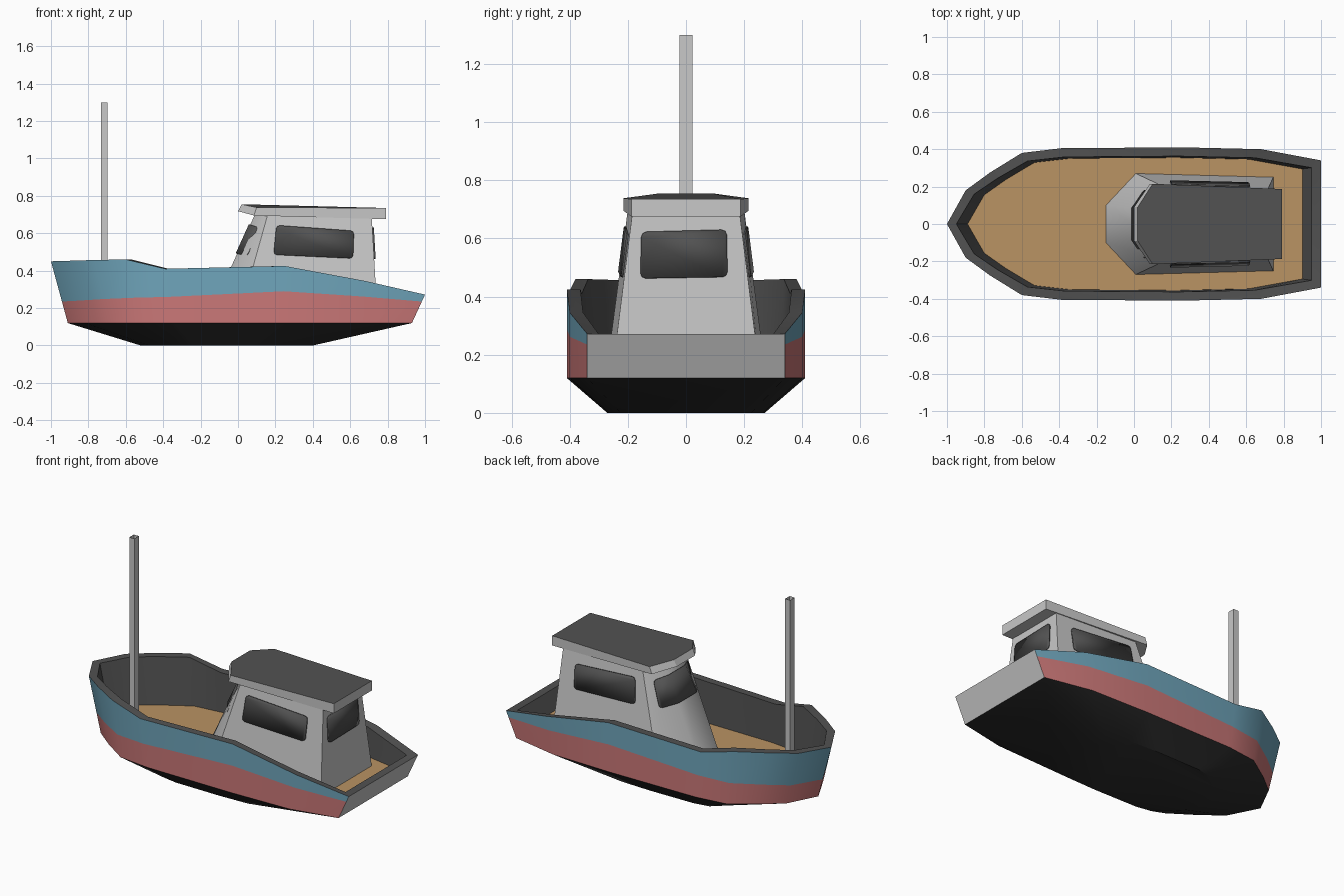
import bpy, bmesh, math
from mathutils import Vector

if "Cube" in bpy.data.objects:
    bpy.data.objects.remove(bpy.data.objects["Cube"])


def material(name, rgb):
    def lin(c):
        c /= 255
        return c / 12.92 if c <= 0.04045 else ((c + 0.055) / 1.055) ** 2.4
    m = bpy.data.materials.new(name)
    m.diffuse_color = (*[lin(c) for c in rgb], 1)
    m.use_nodes = True
    m.node_tree.nodes["Principled BSDF"].inputs["Base Color"].default_value = m.diffuse_color
    return m


BLUE = material("hull_blue", (112, 166, 188))
RED = material("hull_red", (203, 120, 120))
BLACK = material("keel_black", (44, 44, 44))
DARK = material("dark_grey", (82, 82, 82))
GREY = material("light_grey", (200, 200, 200))
WOOD = material("deck_wood", (186, 147, 99))


def finish(name, bm, mats, angle):
    me = bpy.data.meshes.new(name)
    bm.to_mesh(me)
    bm.free()
    for m in mats:
        me.materials.append(m)
    me.shade_smooth()
    me.set_sharp_from_angle(angle=math.radians(angle))
    ob = bpy.data.objects.new(name, me)
    bpy.context.collection.objects.link(ob)
    return ob


def loft(rings, mat_rule, cap_start=None, cap_end=None):
    """Skin a list of closed rings; mat_rule(band, segment) gives the material index."""
    bm = bmesh.new()
    vr = [[bm.verts.new(p) for p in r] for r in rings]
    n = len(rings[0])
    for b in range(len(vr) - 1):
        for i in range(n):
            j = (i + 1) % n
            f = bm.faces.new((vr[b][i], vr[b][j], vr[b + 1][j], vr[b + 1][i]))
            f.material_index = mat_rule(b, i)
    if cap_start is not None:
        bm.faces.new(vr[0][::-1]).material_index = cap_start
    if cap_end is not None:
        bm.faces.new(vr[-1]).material_index = cap_end
    return bm


def mirrored(half):
    """Right-hand (-y) half outline, bow to stern, closed with its mirror image."""
    return [(x, -y, z) for x, y, z in half] + [(x, y, z) for x, y, z in reversed(half) if y > 0]


# Hull: stations of x, half width, rim height, stripe height
ST = [(-1, 0, .45, .235), (-.9, .18, .453, .24), (-.77, .275, .457, .248),
      (-.6, .38, .46, .255), (-.39, .405, .41, .26), (.25, .41, .425, .29),
      (.68, .40, .345, .262), (1, .34, .272, .235)]
DECK = .17


def side_x(x, z, top):
    k = (z - .12) / (top - .12)
    return (x * .92 + .01) * (1 - k) + x * k


rings = [mirrored([(x * .46 - .06, y * .66, 0) for x, y, t, s in ST]),
         mirrored([(side_x(x, .12, t), y, .12) for x, y, t, s in ST]),
         mirrored([(side_x(x, s, t), y, s) for x, y, t, s in ST]),
         mirrored([(x, y, t) for x, y, t, s in ST]),
         mirrored([(x * .95, y * .885, t) for x, y, t, s in ST]),
         mirrored([(x * .895 + .005, y * .865, DECK) for x, y, t, s in ST])]
TRANSOM = len(ST) - 1
hull_mats = [BLACK, RED, BLUE, DARK, GREY, WOOD]
bm = loft(rings, lambda b, i: 4 if i == TRANSOM and b in (1, 2) else min(b, 3), 0, 5)
finish("hull", bm, hull_mats, 32)

# Cabin: corner lines from deck (z0) to roof (z1): front, shoulder, back
Z0, Z1 = DECK, .722
CORNERS = {"F": ((-.15, .10), (.10, .075)), "C": ((.01, .27), (.165, .197)),
           "B": ((.745, .25), (.713, .18))}


def corner(key, z):
    (x0, y0), (x1, y1) = CORNERS[key]
    k = (z - Z0) / (Z1 - Z0)
    return Vector((x0 + (x1 - x0) * k, y0 + (y1 - y0) * k, z))


bm = loft([mirrored([tuple(corner(k, z)) for k in "FCB"]) for z in (Z0, Z1)],
          lambda b, i: 0, None, 0)
finish("cabin", bm, [GREY], 45)

# Roof: crowned slab with chamfered front corners
roof_low = mirrored([(.0, .09, .718), (.085, .215, .695), (.79, .187, .675)])
roof_top = mirrored([(.02, .09, .755), (.1, .215, .738), (.79, .187, .735)])
finish("roof", loft([roof_low, roof_top], lambda b, i: 0, 0, 1), [GREY, DARK], 20)


# Windows: thin rounded plates lying on the cabin walls
def window(name, quads, corners, radius=.018):
    bm = bmesh.new()
    verts = {}

    def vert(p):
        key = tuple(round(c, 5) for c in p)
        if key not in verts:
            verts[key] = bm.verts.new(p)
        return verts[key]
    for q in quads:
        f = bm.faces.new([vert(p) for p in q])
        f.normal_update()
        if f.normal.dot(f.calc_center_median() - Vector((.4, 0, .5))) < 0:
            f.normal_flip()
    bmesh.ops.bevel(bm, geom=[vert(p) for p in corners], offset=radius,
                    segments=2, profile=.5, affect='VERTICES')
    ob = finish(name, bm, [DARK], 30)
    mod = ob.modifiers.new("thickness", 'SOLIDIFY')
    mod.thickness = .008
    mod.offset = 1


def flip(p):
    return Vector((p[0], -p[1], p[2]))


def on_side(x, z):
    a, b = corner("C", z), corner("B", z)
    return a.lerp(b, (x - a.x) / (b.x - a.x))


side = [on_side(.19, .485), on_side(.615, .465), on_side(.62, .612), on_side(.205, .642)]
window("side_window_left", [side], side)
side = [flip(p) for p in side]
window("side_window_right", [side], side)

back = [Vector((corner("B", z).x, y, z))
        for y, z in ((-.157, .462), (.143, .467), (.140, .63), (-.154, .622))]
window("back_window", [back], back)

# Windscreen wraps the front and both angled cheeks
lo, hi = corner("F", .49), corner("F", .645)
lo_end = corner("F", .475).lerp(corner("C", .475), .65)
hi_end = corner("F", .63).lerp(corner("C", .63), .65)
cheek = [lo, lo_end, hi_end, hi]
window("windscreen", [cheek, [flip(p) for p in cheek], [lo, hi, flip(hi), flip(lo)]],
       [lo_end, hi_end, flip(lo_end), flip(hi_end)])

# Mast: square open tube
mast = [[(-.715 + a * .017, b * .022, z) for a, b in ((-1, -1), (1, -1), (1, 1), (-1, 1))]
        for z in (DECK, 1.3)]
finish("mast", loft(mast, lambda b, i: 0), [GREY], 30)
